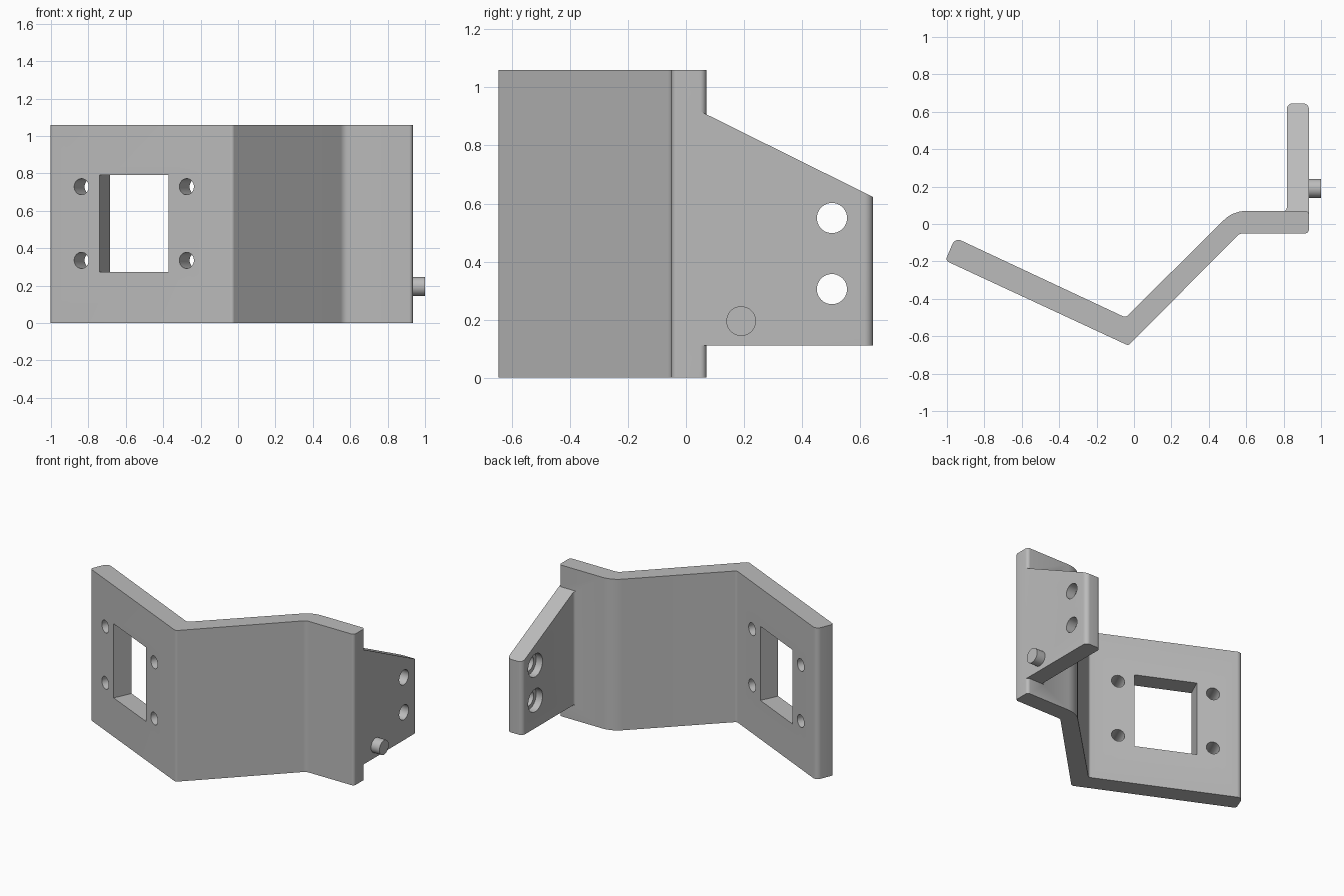
import bpy, bmesh, math
from mathutils import Vector, Matrix

cube = bpy.data.objects.get("Cube")
if cube:
    bpy.data.objects.remove(cube)

grey = bpy.data.materials.new("plain grey")
grey.use_nodes = True
COLOUR = (0.5, 0.5, 0.5, 1)
grey.diffuse_color = COLOUR
grey.node_tree.nodes["Principled BSDF"].inputs["Base Color"].default_value = COLOUR


def rounded(corners, steps=6):
    """Plan outline from (x, y, radius) corners."""
    out = []
    for i, (x, y, r) in enumerate(corners):
        p = Vector((x, y))
        if r == 0:
            out.append(p)
            continue
        a = (Vector(corners[i - 1][:2]) - p).normalized()
        b = (Vector(corners[(i + 1) % len(corners)][:2]) - p).normalized()
        half = a.angle(b) / 2
        start, end = p + a * r / math.tan(half), p + b * r / math.tan(half)
        centre = p + (a + b).normalized() * r / math.sin(half)
        for k in range(steps + 1):
            d = (start - centre).lerp(end - centre, k / steps).normalized()
            out.append(centre + d * r)
    return out


def finish(name, bm):
    bmesh.ops.recalc_face_normals(bm, faces=bm.faces)
    mesh = bpy.data.meshes.new(name)
    bm.to_mesh(mesh)
    bm.free()
    mesh.materials.append(grey)
    obj = bpy.data.objects.new(name, mesh)
    bpy.context.collection.objects.link(obj)
    return obj


def extrude(outline, z0, z1):
    bm = bmesh.new()
    face = bm.faces.new([bm.verts.new((p.x, p.y, z0)) for p in outline])
    top = bmesh.ops.extrude_face_region(bm, geom=[face])["geom"]
    verts = [v for v in top if isinstance(v, bmesh.types.BMVert)]
    bmesh.ops.translate(bm, verts=verts, vec=(0, 0, z1 - z0))
    return bm


def cylinder(name, centre, axis, radius, length):
    bm = bmesh.new()
    turn = Vector(axis).to_track_quat("Z", "Y").to_matrix().to_4x4()
    bmesh.ops.create_cone(bm, cap_ends=True, segments=40, radius1=radius,
                          radius2=radius, depth=length,
                          matrix=Matrix.Translation(centre) @ turn)
    return finish(name, bm)


def select(obj):
    bpy.ops.object.select_all(action="DESELECT")
    obj.select_set(True)
    bpy.context.view_layer.objects.active = obj


def combine(obj, other, operation):
    select(obj)
    mod = obj.modifiers.new("combine", "BOOLEAN")
    mod.operation, mod.object, mod.solver = operation, other, "EXACT"
    bpy.ops.object.modifier_apply(modifier=mod.name)
    bpy.data.objects.remove(other)


# Bent wall
HEIGHT = 1.06
wall_plan = [(-1.008, -0.196, 0.02), (-0.03, -0.65, 0.02), (0.565, -0.05, 0.05),
             (0.935, -0.05, 0.02), (0.935, 0.07, 0.02), (0.53, 0.07, 0.17),
             (-0.045, -0.5, 0.02), (-0.957, -0.073, 0.035)]
bracket = finish("bracket", extrude(rounded(wall_plan), 0, HEIGHT))

# Side flange with a sloping top
flange_plan = [(0.935, 0, 0), (0.935, 0.645, 0.03), (0.817, 0.645, 0.03),
               (0.817, 0.068, 0.02), (0.78, 0.068, 0), (0.78, 0, 0)]
bm = extrude(rounded(flange_plan), 0.11, HEIGHT - 0.05)
cut = bmesh.ops.bisect_plane(bm, geom=bm.verts[:] + bm.edges[:] + bm.faces[:],
                             plane_co=(0, 0.065, 0.91), plane_no=(0, 0.285, 0.575),
                             clear_outer=True)
rim = [e for e in cut["geom_cut"] if isinstance(e, bmesh.types.BMEdge)]
bmesh.ops.contextual_create(bm, geom=rim)
combine(bracket, finish("flange", bm), "UNION")

# Counterbored flange holes
for z in (0.305, 0.55):
    combine(bracket, cylinder("flange_hole", (0.876, 0.503, z), (1, 0, 0), 0.052, 0.4), "DIFFERENCE")
    combine(bracket, cylinder("counterbore", (0.802, 0.503, z), (1, 0, 0), 0.08, 0.13), "DIFFERENCE")

# Window and four screw holes through the angled plate
along = Vector((0.907, -0.421, 0))
normal = Vector((0.421, 0.907, 0))
middle = Vector((-0.556, -0.406, 0.532)) + normal * 0.06
frame = Matrix((along, normal, Vector((0, 0, 1)))).transposed().to_4x4()
bm = bmesh.new()
bmesh.ops.create_cube(bm, size=1, matrix=Matrix.Translation(middle) @ frame
                      @ Matrix.Diagonal((0.408, 0.3, 0.52, 1)))
combine(bracket, finish("window", bm), "DIFFERENCE")
for side in (-1, 1):
    for level in (-1, 1):
        spot = middle + along * (0.31 * side) + Vector((0, 0, 0.197 * level))
        combine(bracket, cylinder("screw_hole", spot, normal, 0.043, 0.3), "DIFFERENCE")

# Locating peg
peg = cylinder("peg", (0.95, 0.19, 0.195), (1, 0, 0), 0.051, 0.1)

for obj in (bracket, peg):
    select(obj)
    bpy.ops.object.shade_smooth_by_angle(angle=math.radians(30))
